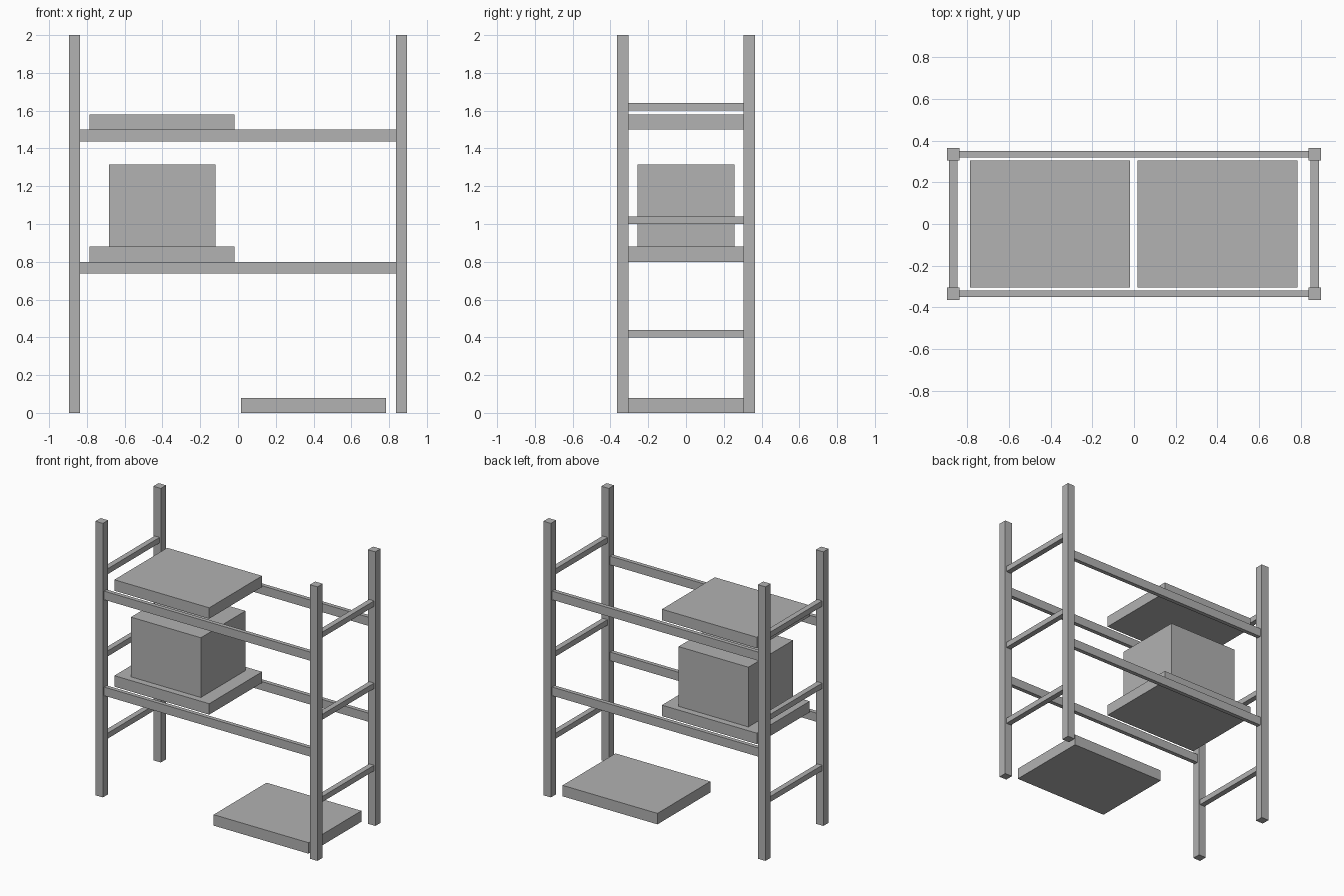
import bpy

cube = bpy.data.objects.get("Cube")
if cube:
    bpy.data.objects.remove(cube, do_unlink=True)

GREY = (0.445, 0.445, 0.445, 1)
grey = bpy.data.materials.new("plain_grey")
grey.use_nodes = True
grey.diffuse_color = GREY
grey.node_tree.nodes["Principled BSDF"].inputs["Base Color"].default_value = GREY


def box(name, x, y, bottom, width, depth, height):
    """Box standing on the given bottom height."""
    bpy.ops.mesh.primitive_cube_add(size=1, location=(x, y, bottom + height / 2))
    ob = bpy.context.object
    ob.name = name
    ob.scale = (width, depth, height)
    bpy.ops.object.transform_apply(location=False, rotation=False, scale=True)
    ob.data.materials.append(grey)
    return ob


POST_X, POST_Y, POST = 0.866, 0.334, 0.06
SIDES = ((-1, "right"), (1, "left"))
ENDS = ((-1, "front"), (1, "back"))
BEAM_TOPS = (("lower", 0.80), ("upper", 1.50))

# Corner posts
for sx, side in SIDES:
    for sy, end in ENDS:
        box(f"{end}_{side}_post", sx * POST_X, sy * POST_Y, 0, POST, POST, 2)

# Long shelf beams
for level, top in BEAM_TOPS:
    for sy, end in ENDS:
        box(f"{level}_{end}_beam", 0, sy * POST_Y, top - 0.063,
            2 * POST_X - POST, 0.03, 0.063)

# Side rungs
for sx, side in SIDES:
    for level, z in (("low", 0.4), ("middle", 1.0), ("high", 1.6)):
        box(f"{level}_{side}_rung", sx * POST_X, 0, z, 0.04, 2 * POST_Y - POST, 0.04)

# Pallets: one on the floor, one on each pair of beams
for name, x, z in (("floor", 0.4, 0), ("lower", -0.402, 0.80), ("upper", -0.402, 1.50)):
    box(f"{name}_pallet", x, 0, z, 0.766, 0.61, 0.08)

# Carton on the lower pallet
box("carton", -0.402, 0, 0.88, 0.564, 0.514, 0.436)
